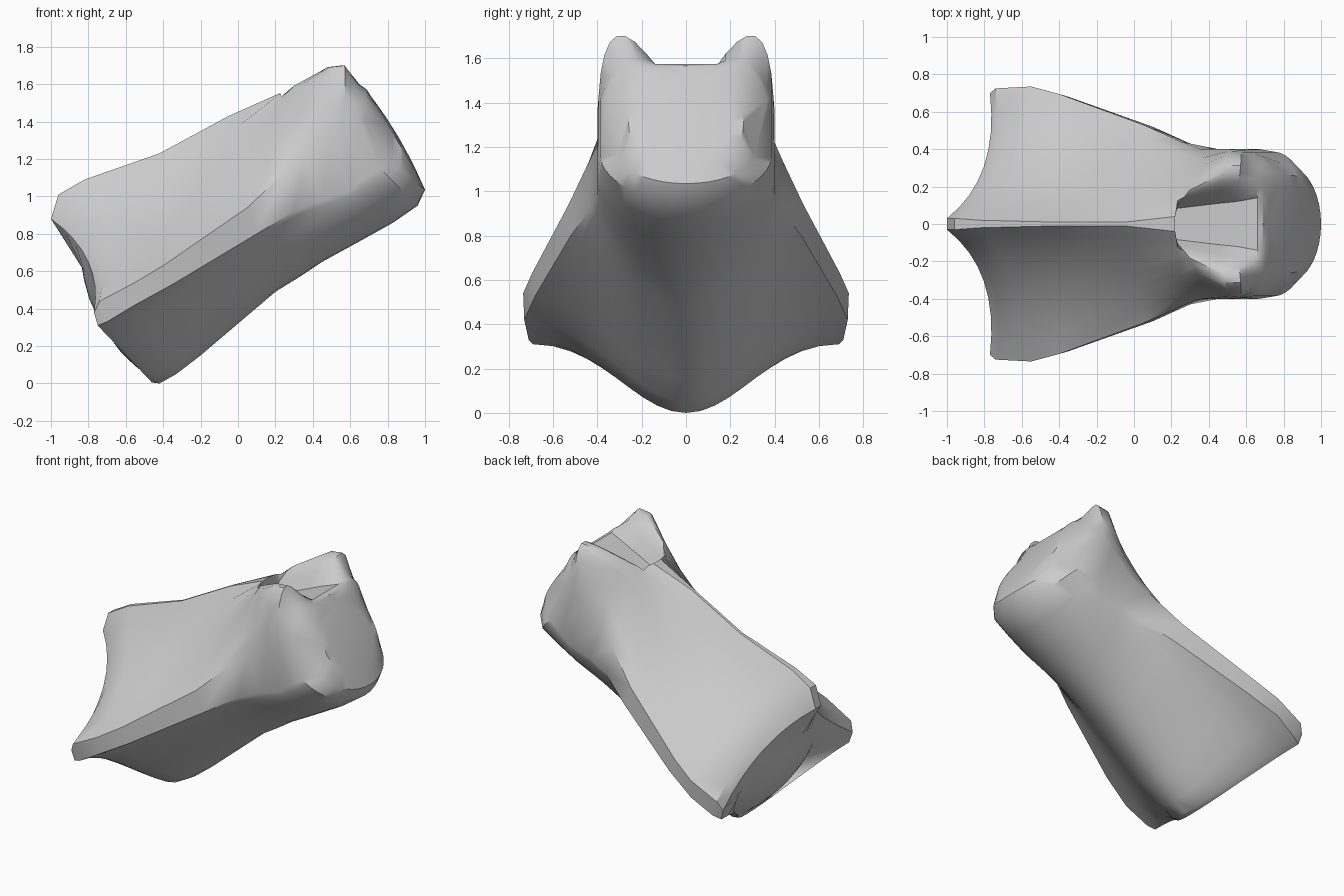
import bpy
import bmesh
from math import cos, sin, tau
from mathutils import Vector

if "Cube" in bpy.data.objects:
    bpy.data.objects.remove(bpy.data.objects["Cube"], do_unlink=True)

UPPER_STEPS = 8   # segments from the dorsal ridge out to the wing
LOWER_STEPS = 10  # segments from the wing down to the belly


def make_material(name, value):
    material = bpy.data.materials.new(name)
    material.use_nodes = True
    colour = (value, value, value, 1)
    material.diffuse_color = colour
    material.node_tree.nodes["Principled BSDF"].inputs["Base Color"].default_value = colour
    return material


def rail(*points):
    """Lengthwise guide line; two numbers mean a point on the mid plane."""
    return [Vector((p[0], 0, p[1])) if len(p) == 2 else Vector(p) for p in points]


def bezier(points, t):
    """Point on a curve of any degree by repeated blending."""
    while len(points) > 1:
        points = [a.lerp(b, t) for a, b in zip(points, points[1:])]
    return points[0]


# Spine ridge, dropping into the trough between the front prongs
ridge = rail((-1, .88), (-.96, 1.01), (-.82, 1.09), (-.42, 1.23), (-.05, 1.43),
             (.22, 1.55), (.2, 1.4), (.45, 1.5), (.55, 1.54), (.66, 1.575), (.69, 1.565))
# Half width of the flat strip along the ridge and the trough floor
flat_width = [.03, .03, .02, .01, .01, .04, .08, .11, .12, .14, .15]
# Pull of the roof surface: hollow at the back, raised into prongs at the front
roof_pull = rail((-.72, .25, .68), (-.68, .22, .74), (-.6, .25, .82), (-.4, .25, .83),
                 (0, .25, 1.08), (.25, .2, 1.58), (.36, .2, 1.86), (.5, .37, 1.95),
                 (.58, .37, 1.92), (.64, .3, 1.66), (.68, .32, 1.61))
# Upper and lower edges of the side wings
wing_top = rail((-.77, .7, .38), (-.74, .725, .44), (-.55, .735, .54), (-.4, .695, .63),
                (.05, .53, .94), (.25, .44, 1.13), (.36, .4, 1.22), (.5, .4, 1.36),
                (.57, .395, 1.42), (.64, .385, 1.42), (.68, .365, 1.41))
wing_bottom = rail((-.75, .69, .31), (-.7, .71, .33), (-.55, .73, .42), (-.35, .68, .53),
                   (.1, .52, .8), (.3, .43, .92), (.45, .4, .98), (.6, .4, 1.03),
                   (.67, .4, 1.09), (.76, .385, 1.15), (.83, .31, 1.17))
# Belly line of the rounded body
belly = rail((-.46, .005), (-.42, 0), (-.33, .05), (-.2, .15), (.2, .49),
             (.33, .57), (.45, .65), (.65, .76), (.83, .86), (.96, .95), (1, 1.035))


def section(i):
    """Half cross-section at one station, from ridge to belly."""
    top, edge, low, base = ridge[i], wing_top[i], wing_bottom[i], belly[i]
    start = top + Vector((0, flat_width[i], 0))
    upper = [bezier([start, roof_pull[i], edge], k / UPPER_STEPS)
             for k in range(UPPER_STEPS + 1)]
    # The underside flares into a wing at the back and is round at the front
    shoulder = low.lerp(base, i / (2 * len(ridge)))
    shoulder.y = min(low.y, .38)
    keel = base + Vector((0, .6 * shoulder.y, 0))
    lower = [bezier([low, shoulder, keel, base], k / LOWER_STEPS)
             for k in range(LOWER_STEPS + 1)]
    return [top] + upper + lower


def full_loop(half):
    mirrored = [Vector((p.x, -p.y, p.z)) for p in half[-2:0:-1]]
    return half + mirrored


def skin(bm, a, b):
    for j in range(len(a)):
        n = (j + 1) % len(a)
        bm.faces.new((a[j], a[n], b[n], b[j]))


def domed_end(bm, ring, centre, up, width, bulge):
    """Close an end with a shallow oval dome inside the given ring."""
    centre, up = Vector(centre), Vector(up)
    side = Vector((0, width, 0))
    outward = up.cross(side).normalized() * bulge
    previous = ring
    for size in (1, .8, .5):
        oval = []
        for j in range(len(ring)):
            angle = tau * j / len(ring)
            flat = (up * cos(angle) + side * sin(angle)) * size
            oval.append(bm.verts.new(centre + flat + outward * (1 - size * size)))
        skin(bm, previous, oval)
        previous = oval
    hub = bm.verts.new(centre + outward)
    for j in range(len(previous)):
        bm.faces.new((previous[j], previous[(j + 1) % len(previous)], hub))


# Loft the sections and dome both ends
bm = bmesh.new()
rings = [[bm.verts.new(p) for p in full_loop(section(i))] for i in range(len(ridge))]
for a, b in zip(rings, rings[1:]):
    skin(bm, a, b)
domed_end(bm, rings[0], (-.665, 0, .335), (-.17, 0, .285), .37, .07)
domed_end(bm, rings[-1], (.845, 0, 1.31), (-.13, 0, .22), .26, -.015)
bmesh.ops.recalc_face_normals(bm, faces=bm.faces)

mesh = bpy.data.meshes.new("bone_body")
bm.to_mesh(mesh)
bm.free()
mesh.materials.append(make_material("bone_grey", .6))
bone = bpy.data.objects.new("bone_body", mesh)
bpy.context.collection.objects.link(bone)

# Smooth shading with sharp rims
bpy.ops.object.select_all(action='DESELECT')
bone.select_set(True)
bpy.context.view_layer.objects.active = bone
bpy.ops.object.shade_smooth_by_angle(angle=.6)
